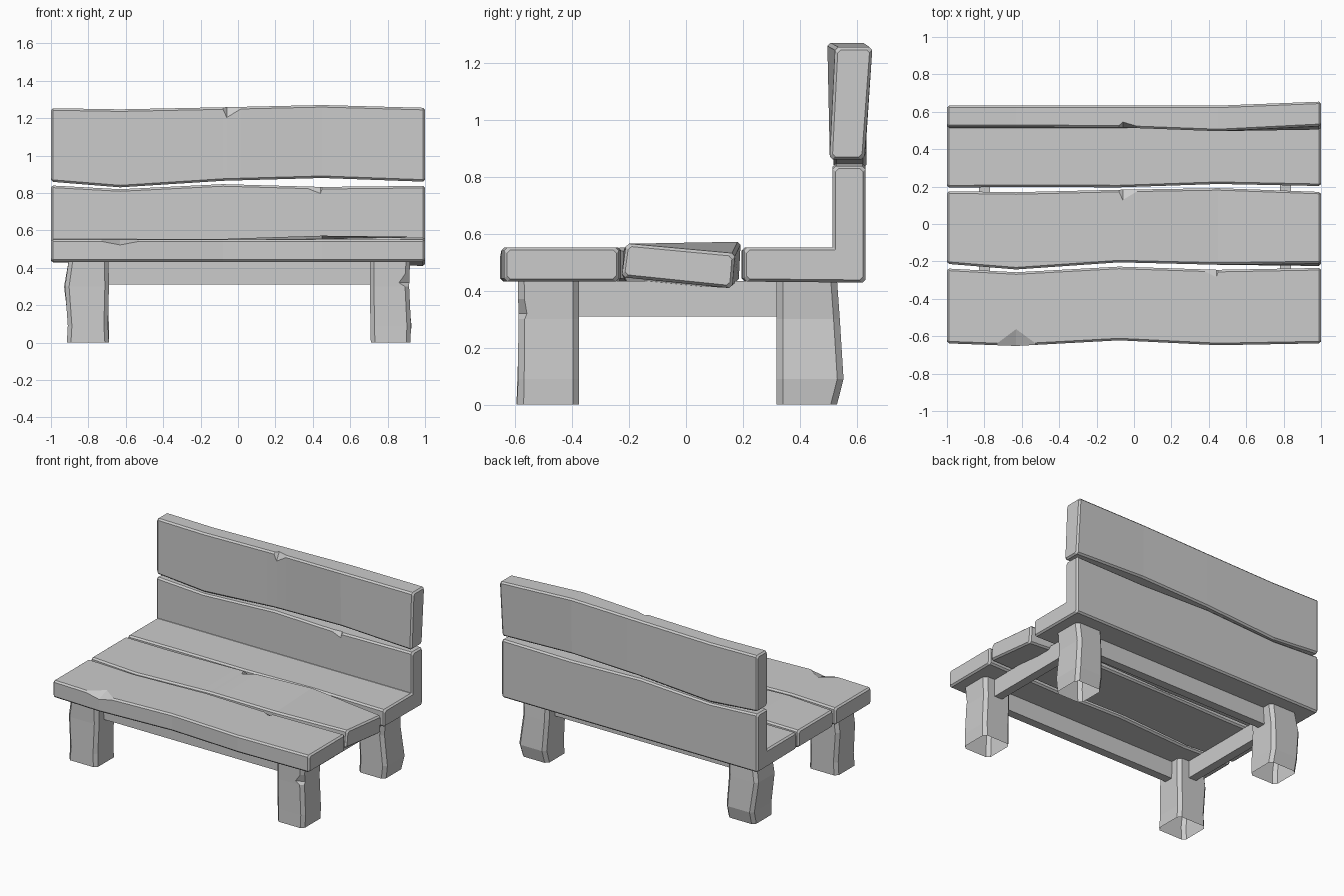
import bpy, bmesh
from mathutils import Vector

if "Cube" in bpy.data.objects:
    bpy.data.objects.remove(bpy.data.objects["Cube"])

XS = [-1, -.63, -.08, .45, 1]      # stations along each plank
ZS = [0, .09, .3, .44]             # stations up each leg


def sample(val, stations, t):
    """Constant, or list of values at the stations, linearly interpolated."""
    if not isinstance(val, (list, tuple)):
        return val
    for i in range(len(stations) - 1):
        if t <= stations[i + 1]:
            f = (t - stations[i]) / (stations[i + 1] - stations[i])
            return val[i] * (1 - f) + val[i + 1] * f
    return val[-1]


def inset(pts, d):
    out = []
    for i, p in enumerate(pts):
        a = (p - pts[i - 1]).normalized()
        b = (pts[(i + 1) % len(pts)] - p).normalized()
        na, nb = Vector((-a.y, a.x)), Vector((-b.y, b.x))
        out.append(p + (na + nb) * d / (1 + na.dot(nb)))
    return out


def loft(name, corners, stations, place, chamfer, chips=(), sharp=(), closed=True):
    """Loft a chamfered section; chips (t, corner, half width, d_prev, d_next) widen a chamfer."""
    e = .012
    ts = set(stations)
    for t, c, w, a, b in chips:
        ts |= {t - w, t, t + w}
    if closed:
        ts |= {stations[0] + e, stations[-1] - e}
    bm = bmesh.new()
    rings = []
    for t in sorted(ts):
        pts = [Vector((sample(u, stations, t), sample(v, stations, t))) for u, v in corners]
        if closed and t in (stations[0], stations[-1]):
            pts = inset(pts, e * .8)
        ring = []
        for i, p in enumerate(pts):
            d1 = d2 = .002 if i in sharp else chamfer
            for ct, c, w, a, b in chips:
                if ct == t and c == i:
                    d1, d2 = a, b
            q, r = pts[i - 1], pts[(i + 1) % len(pts)]
            for s in (p + (q - p).normalized() * d1, p + (r - p).normalized() * d2):
                ring.append(bm.verts.new(place(s.x, s.y, t)))
        rings.append(ring)
    n = len(rings[0])
    for r0, r1 in zip(rings, rings[1:]):
        for i in range(n):
            j = (i + 1) % n
            bm.faces.new((r0[i], r0[j], r1[j], r1[i]))
    if closed:
        bm.faces.new(rings[0])
        bm.faces.new(rings[-1])
    bmesh.ops.recalc_face_normals(bm, faces=bm.faces)
    me = bpy.data.meshes.new(name)
    bm.to_mesh(me)
    bm.free()
    ob = bpy.data.objects.new(name, me)
    bpy.context.collection.objects.link(ob)
    return ob


def plank(name, corners, chips=(), sharp=()):
    loft(name, corners, XS, lambda u, v, t: (t, u, v), .011, chips, sharp)


def leg(name, x0, x1, y0, y1, chips=()):
    loft(name, [(x0, y0), (x1, y0), (x1, y1), (x0, y1)], ZS,
         lambda u, v, t: (u, v, t), .022, chips, closed=False)


def rail(name, x0, x1, y0, y1):
    bpy.ops.mesh.primitive_cube_add(size=1, location=((x0 + x1) / 2, (y0 + y1) / 2, .372))
    ob = bpy.context.object
    ob.name = name
    ob.scale = (x1 - x0, y1 - y0, .124)


# Front seat plank
f0 = [-.638, -.652, -.622, -.648, -.638]
f1 = [-.238, -.258, -.228, -.245, -.235]
plank("front_seat_plank", [(f0, .432), (f1, .432), (f1, .552), (f0, .552)],
      [(-.63, 3, .1, .09, .03), (.44, 2, .06, .02, .04)])

# Middle seat plank, slightly twisted
m0 = [-.213, -.243, -.205, -.218, -.21]
m1 = [.175, .17, .183, .192, .172]
plank("middle_seat_plank",
      [([-.213, -.243, -.205, -.218, -.226], [.432, .432, .43, .43, .448]),
       ([.175, .17, .183, .185, .162], [.432, .432, .43, .43, .408]),
       (m1, [.552, .552, .555, .572, .53]),
       (m0, [.552, .552, .55, .555, .566])],
      [(-.06, 2, .075, .02, .055)])

# Rear seat plank joined to the lower backrest board
l0 = [.195, .198, .196, .214, .203]
lt = [.84, .82, .847, .832, .838]
plank("rear_seat_and_lower_back",
      [(l0, .432), (.63, .428), (.63, lt), (.515, lt), (.515, .552), (l0, .552)],
      [(.44, 3, .065, .02, .035)], sharp=(4,))

# Upper backrest board, twisted towards the right end
ub = [.86, .83, .865, .88, .86]
ut = [1.253, 1.247, 1.258, 1.27, 1.255]
plank("upper_back_board",
      [([.518, .518, .518, .51, .504], ub), ([.633, .633, .633, .63, .626], ub),
       ([.633, .633, .633, .633, .655], ut), ([.518, .518, .516, .496, .524], ut)],
      [(-.06, 3, .075, .03, .055)])

# Legs, open at both ends
bulge = [.53, .553, .54, .53]
leg("front_left_leg", [-.915, -.91, -.925, -.905], [-.69, -.695, -.69, -.692],
    [-.595, -.592, -.585, -.585], -.375)
leg("front_right_leg", [.71, .708, .705, .705], [.922, .925, .915, .92],
    [-.592, -.59, -.588, -.59], -.375, [(.32, 1, .05, .055, .03)])
leg("back_left_leg", [-.905, -.905, -.93, -.905], [-.69, -.69, -.7, -.69], .318, bulge)
leg("back_right_leg", [.71, .715, .705, .705], [.918, .928, .905, .915], .318, bulge)

# Rails between the legs
rail("front_rail", -.7, .72, -.51, -.45)
rail("back_rail", -.7, .72, .395, .455)
for side, x in (("left", -.8), ("right", .81)):
    rail(side + "_rail", x - .03, x + .03, -.385, .33)
